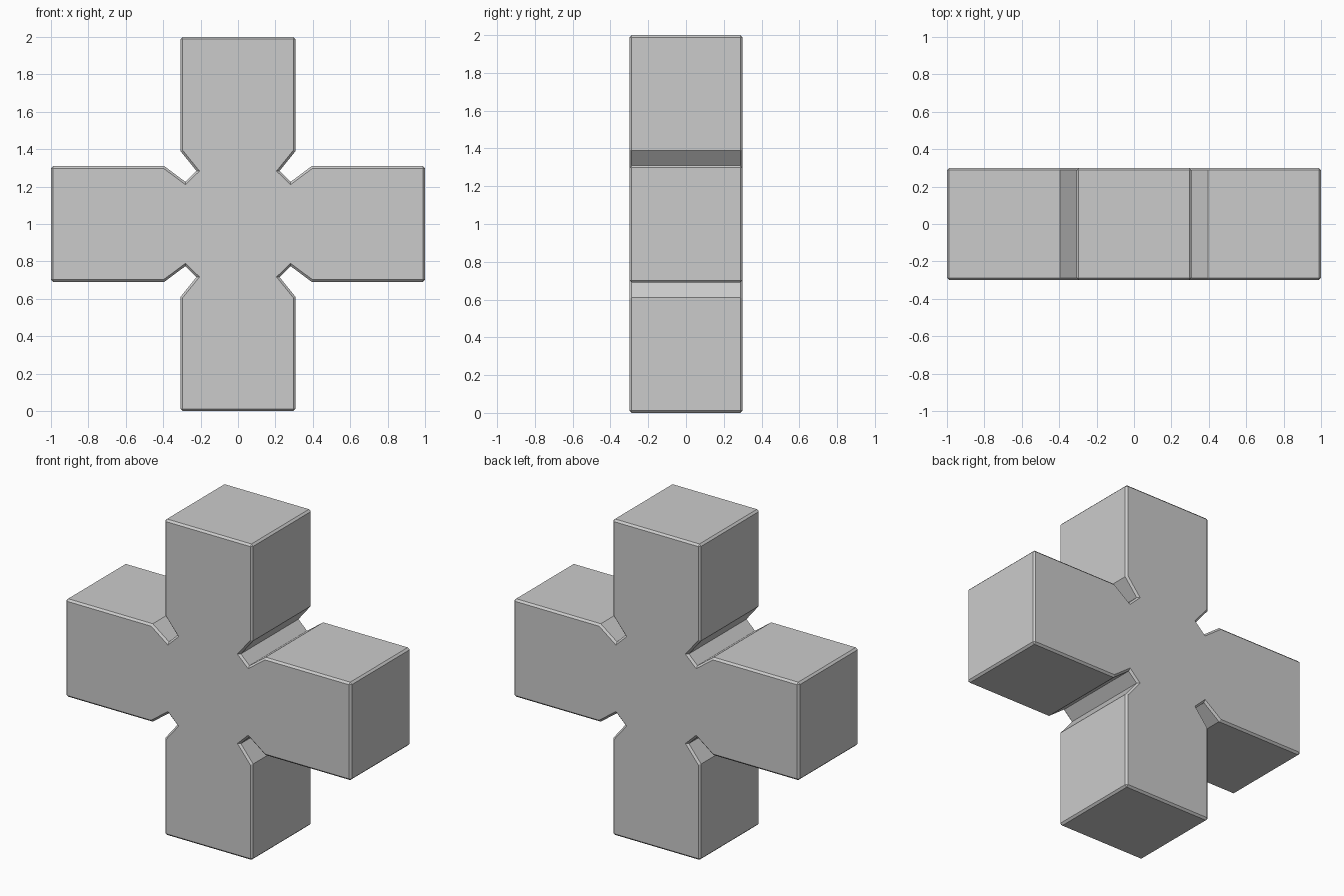
import bpy, bmesh

if "Cube" in bpy.data.objects:
    bpy.data.objects.remove(bpy.data.objects["Cube"])

# One quarter of the cross outline, from the top arm round to the right arm
quarter = [(0.308, 1.0), (0.308, 0.39), (0.222, 0.284),
           (0.282, 0.226), (0.395, 0.31), (1.0, 0.31)]
right = quarter + [(x, -z) for x, z in reversed(quarter)]
outline = right + [(-x, z) for x, z in reversed(right)]

# Extrude the outline through the depth
bm = bmesh.new()
front = bm.faces.new([bm.verts.new((x, -0.3, z + 1)) for x, z in outline])
back = bmesh.ops.extrude_face_region(bm, geom=[front], use_keep_orig=True)
moved = [g for g in back["geom"] if isinstance(g, bmesh.types.BMVert)]
bmesh.ops.translate(bm, verts=moved, vec=(0, 0.6, 0))
bmesh.ops.recalc_face_normals(bm, faces=bm.faces)

# Thin chamfer on the front and back outlines and on the arm end corners
bm.normal_update()
edges = [e for e in bm.edges
         if e.is_convex and e.calc_face_angle() > 1.4]
bmesh.ops.bevel(bm, geom=edges, offset=0.012, segments=1,
                profile=0.5, affect='EDGES', clamp_overlap=True)
bmesh.ops.recalc_face_normals(bm, faces=bm.faces)

mesh = bpy.data.meshes.new("notched_cross")
bm.to_mesh(mesh)
bm.free()
obj = bpy.data.objects.new("notched_cross", mesh)
bpy.context.collection.objects.link(obj)
